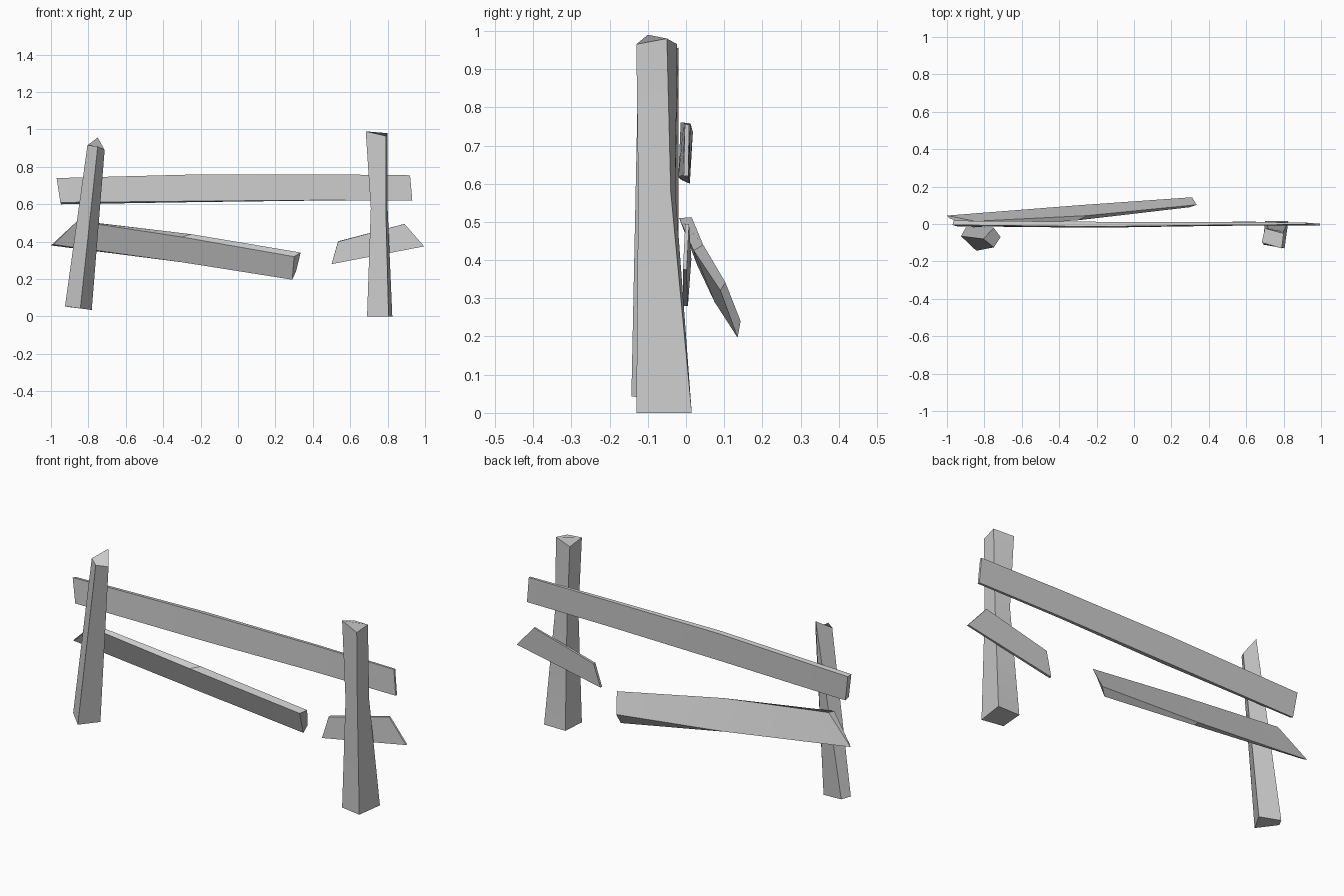
import bpy, bmesh, math

cube = bpy.data.objects.get("Cube")
if cube:
    bpy.data.objects.remove(cube, do_unlink=True)

# Weathered grey used on every part
grey = bpy.data.materials.new("weathered_grey")
grey.use_nodes = True
colour = (0.6, 0.6, 0.6, 1.0)
grey.diffuse_color = colour
bsdf = next(n for n in grey.node_tree.nodes if n.type == 'BSDF_PRINCIPLED')
bsdf.inputs["Base Color"].default_value = colour
bsdf.inputs["Roughness"].default_value = 0.9


def loft(name, sections):
    """Join four-sided sections into a closed, hand-cut piece of timber."""
    bm = bmesh.new()
    rings = [[bm.verts.new(p) for p in s] for s in sections]
    for a, b in zip(rings, rings[1:]):
        for i in range(4):
            j = (i + 1) % 4
            bm.faces.new((a[i], a[j], b[j], b[i]))
    bm.faces.new(rings[0])
    bm.faces.new(rings[-1])
    bmesh.ops.recalc_face_normals(bm, faces=bm.faces)
    mesh = bpy.data.meshes.new(name)
    bm.to_mesh(mesh)
    bm.free()
    mesh.materials.append(grey)
    obj = bpy.data.objects.new(name, mesh)
    bpy.context.collection.objects.link(obj)
    bpy.ops.object.select_all(action='DESELECT')
    obj.select_set(True)
    bpy.context.view_layer.objects.active = obj
    bpy.ops.object.shade_smooth_by_angle(angle=math.radians(30))
    return obj


# Posts: corners run left, front, right, back
loft("upright_post", [
    [(.69, -.11, 0), (.805, -.13, 0), (.825, .015, 0), (.70, .015, 0)],
    [(.71, -.11, .58), (.79, -.125, .58), (.80, -.04, .58), (.72, -.028, .58)],
    [(.683, -.10, .99), (.79, -.13, .965), (.80, -.05, .98), (.70, -.023, .965)],
])
loft("leaning_post", [
    [(-.925, -.065, .055), (-.843, -.143, .043), (-.782, -.04, .035), (-.90, -.02, .05)],
    [(-.805, -.08, .915), (-.75, -.125, .91), (-.713, -.07, .89), (-.75, -.02, .957)],
])

# Rails: corners run top front, top back, bottom back, bottom front
loft("upper_rail", [
    [(-.97, -.005, .74), (-.965, .018, .735), (-.945, .01, .60), (-.95, -.012, .61)],
    [(-.20, -.014, .76), (-.20, .012, .757), (-.20, .008, .612), (-.20, -.02, .617)],
    [(.45, -.006, .76), (.45, .012, .758), (.45, .008, .62), (.45, -.01, .622)],
    [(.92, -.003, .755), (.92, .008, .755), (.932, .006, .62), (.932, -.006, .62)],
])
loft("broken_lower_rail", [
    [(-.86, -.018, .51), (-.85, .015, .512), (-1.0, .045, .38), (-.985, .03, .385)],
    [(-.30, .02, .425), (-.25, .045, .44), (-.30, .10, .295), (-.30, .075, .29)],
    [(.30, .09, .32), (.335, .103, .342), (.31, .143, .24), (.29, .135, .197)],
])
loft("broken_rail_stub", [
    [(.535, -.002, .40), (.535, .014, .402), (.50, .005, .28), (.50, -.008, .28)],
    [(.89, -.002, .495), (.89, .008, .495), (.995, .002, .375), (.995, -.008, .375)],
])
